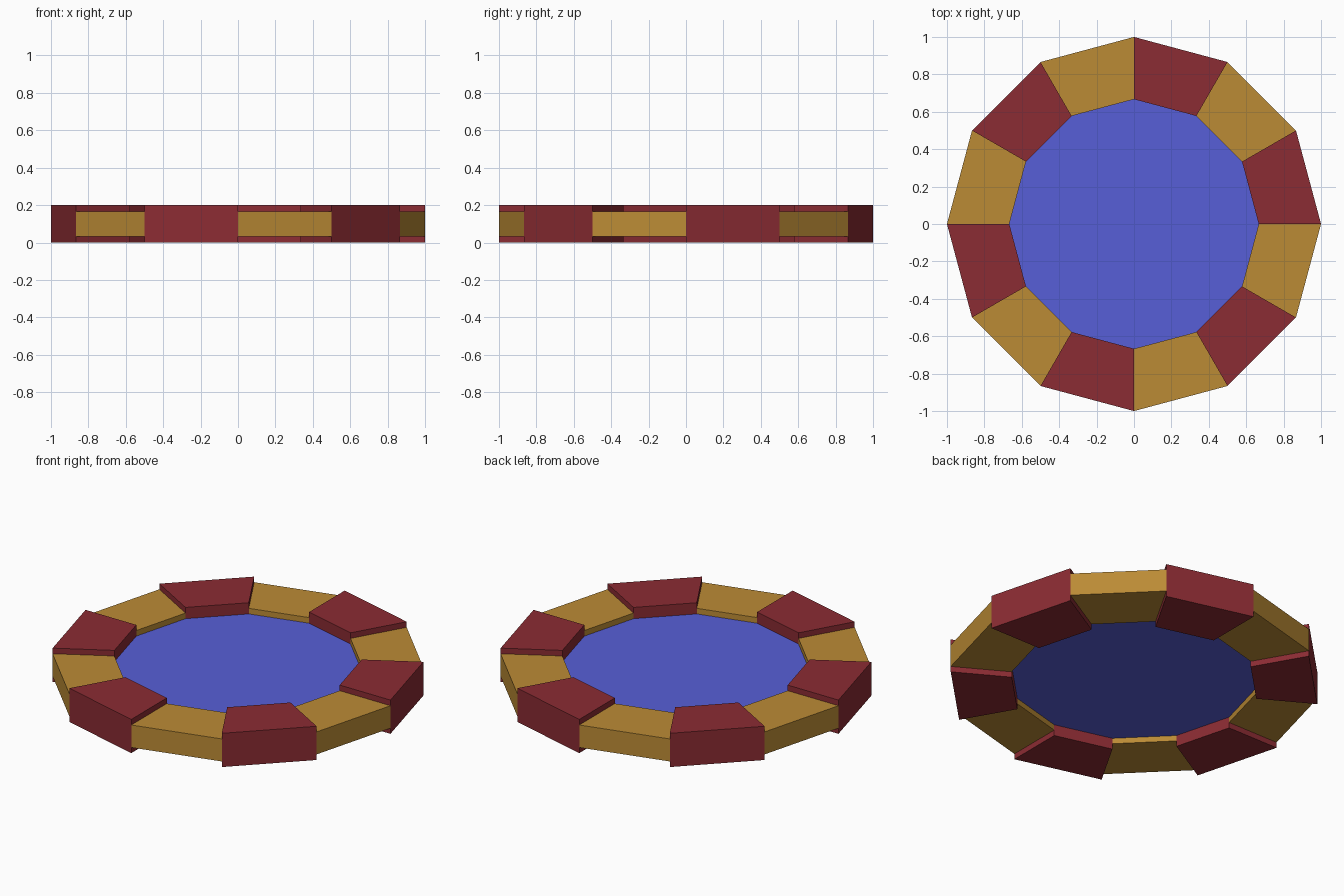
import bpy, bmesh
from math import cos, sin, pi

if "Cube" in bpy.data.objects:
    bpy.data.objects.remove(bpy.data.objects["Cube"])

SIDES, R_OUT, R_IN, MID = 12, 1.0, 0.667, 0.1


def material(name, rgb):
    m = bpy.data.materials.new(name)
    m.diffuse_color = (*rgb, 1)
    m.use_nodes = True
    m.node_tree.nodes["Principled BSDF"].inputs["Base Color"].default_value = m.diffuse_color
    return m


def prism(name, outline, height, mat):
    """Extrude a flat outline, centred vertically on MID."""
    bm = bmesh.new()
    base = bm.faces.new([bm.verts.new((x, y, MID - height / 2)) for x, y in outline])
    top = bmesh.ops.extrude_face_region(bm, geom=[base], use_keep_orig=True)["geom"]
    bmesh.ops.translate(bm, vec=(0, 0, height),
                        verts=[v for v in top if isinstance(v, bmesh.types.BMVert)])
    bmesh.ops.recalc_face_normals(bm, faces=bm.faces)
    mesh = bpy.data.meshes.new(name)
    bm.to_mesh(mesh)
    bm.free()
    mesh.materials.append(mat)
    ob = bpy.data.objects.new(name, mesh)
    bpy.context.collection.objects.link(ob)


def corner(r, k):
    a = 2 * pi * k / SIDES
    return r * cos(a), r * sin(a)


red = material("red", (0.26, 0.025, 0.033))
gold = material("gold", (0.50, 0.26, 0.036))
blue = material("blue", (0.095, 0.113, 0.68))

# Thin central plate
prism("centre_plate", [corner(R_IN, k) for k in range(SIDES)], 0.0667, blue)

# Rim of alternating tall red and lower gold blocks
for k in range(SIDES):
    outline = [corner(R_IN, k), corner(R_OUT, k), corner(R_OUT, k + 1), corner(R_IN, k + 1)]
    if k % 2 == 0:
        prism(f"red_rim_block_{k // 2 + 1}", outline, 0.2, red)
    else:
        prism(f"gold_rim_block_{k // 2 + 1}", outline, 0.1333, gold)
